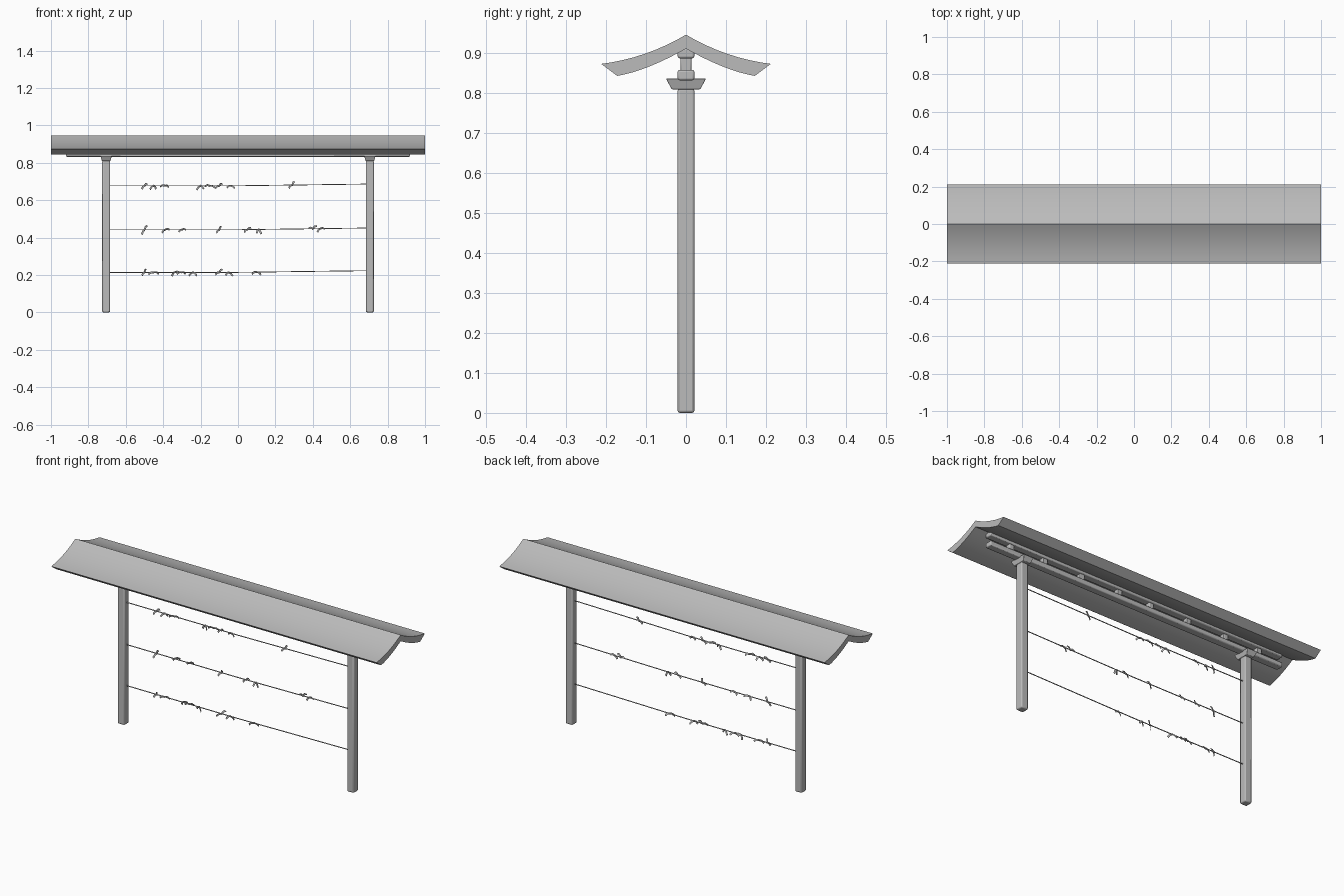
import bpy, bmesh, math, random
from mathutils import Vector

if "Cube" in bpy.data.objects:
    bpy.data.objects.remove(bpy.data.objects["Cube"])

random.seed(4)
GREY = (0.5, 0.5, 0.5, 1)
mat = bpy.data.materials.new("plain grey")
mat.use_nodes = True
mat.diffuse_color = GREY
mat.node_tree.nodes["Principled BSDF"].inputs["Base Color"].default_value = GREY


def finish(name, bm, smooth=True):
    bmesh.ops.recalc_face_normals(bm, faces=bm.faces)
    mesh = bpy.data.meshes.new(name)
    bm.to_mesh(mesh)
    bm.free()
    mesh.materials.append(mat)
    ob = bpy.data.objects.new(name, mesh)
    bpy.context.collection.objects.link(ob)
    if smooth:
        bpy.ops.object.select_all(action='DESELECT')
        ob.select_set(True)
        bpy.context.view_layer.objects.active = ob
        bpy.ops.object.shade_smooth_by_angle(angle=math.radians(30))
    return ob


def bevel(ob, width, segments=2):
    mod = ob.modifiers.new("Bevel", 'BEVEL')
    mod.width, mod.segments = width, segments


def box(name, centre, size, edge=0.003, taper=1.0):
    """Box whose underside is scaled by taper."""
    bm = bmesh.new()
    bmesh.ops.create_cube(bm, size=1)
    for v in bm.verts:
        k = taper if v.co.z < 0 else 1
        v.co = Vector((v.co.x * size[0] * k, v.co.y * size[1] * k,
                       v.co.z * size[2])) + Vector(centre)
    ob = finish(name, bm)
    bevel(ob, edge)
    return ob


def bezier(a, b, c, n=8):
    a, b, c = Vector(a), Vector(b), Vector(c)
    return [a * (1 - t)**2 + b * 2 * t * (1 - t) + c * t * t
            for t in (i / n for i in range(n + 1))]


# Swept roof: half profile, mirrored, extruded along x
upper = bezier((0, 0.946), (0.10, 0.887), (0.212, 0.873))
under = bezier((0.172, 0.843), (0.10, 0.855), (0, 0.911))
half = upper + under
profile = half + [Vector((-p.x, p.y)) for p in reversed(half[1:-1])]
bm = bmesh.new()
rings = [[bm.verts.new((x, p.x, p.y)) for p in profile] for x in (-1, 1)]
count = len(profile)
for i in range(count):
    j = (i + 1) % count
    bm.faces.new((rings[0][i], rings[0][j], rings[1][j], rings[1][i]))
for ring in rings:                       # end caps in quad strips per side
    m = len(upper)
    for i in range(m - 1):
        k = 2 * m - 1 - i
        bm.faces.new((ring[i], ring[i + 1], ring[k - 1], ring[k]))
        a, b = (count - i) % count, count - i - 1
        c, d = count - k + 1, count - k
        quad = [ring[a], ring[b], ring[c], ring[d]]
        if i == 0:
            quad = [ring[0], ring[count - 1], ring[m * 2], ring[m * 2 - 1]]
        bm.faces.new(quad)
finish("roof", bm)

# Rails under the roof and the spacer blocks between them
box("lower_rail", (0, 0, 0.845), (1.84, 0.042, 0.026), 0.005)
box("upper_rail", (0, 0, 0.900), (1.84, 0.042, 0.026), 0.005)
for i, x in enumerate((0.10, 0.335, 0.57, 0.78)):
    for side in (-1, 1):
        box(f"spacer_block_{i}_{side}", (side * x, 0, 0.872), (0.03, 0.027, 0.036), 0.004)

# Posts with flared caps
for side, label in ((1, "left"), (-1, "right")):
    box(label + "_post", (side * 0.705, 0, 0.406), (0.042, 0.042, 0.812), 0.006)
    box(label + "_post_cap", (side * 0.705, 0, 0.823), (0.062, 0.1, 0.027), 0.002, 0.72)


def tube(name, paths, radius):
    cu = bpy.data.curves.new(name, 'CURVE')
    cu.dimensions = '3D'
    cu.bevel_depth, cu.bevel_resolution = radius, 1
    cu.use_fill_caps = True
    for pts in paths:
        sp = cu.splines.new('POLY')
        sp.points.add(len(pts) - 1)
        for p, co in zip(sp.points, pts):
            p.co = (*co, 1)
    cu.materials.append(mat)
    ob = bpy.data.objects.new(name, cu)
    bpy.context.collection.objects.link(ob)


def paper_tie(name, x, z, big):
    """Knot around the cord with two creased paper tails."""
    bm = bmesh.new()
    bmesh.ops.create_icosphere(bm, subdivisions=1, radius=0.006)
    for v in bm.verts:
        v.co += Vector((x, 0, z))
    for side in (-1, 1):
        length = 0.026 * random.uniform(0.8, 1.15)
        rise = random.uniform(0.5, 1.2) if big and side > 0 else random.uniform(-0.8, 0.1)
        along = Vector((side * random.uniform(0.4, 1), random.uniform(-0.6, 0.6), rise)).normalized()
        across = along.cross(Vector((0, 1, 0.3))).normalized() * 0.005
        thick = along.cross(across).normalized() * 0.001
        start = Vector((x, 0, z))
        loops = []
        for t, bend in ((0, 0), (0.5, 0.004), (1, -0.002)):
            mid = start + along * length * t + Vector((0, 0, bend))
            loops.append([bm.verts.new(mid + a * across + b * thick)
                          for a, b in ((-1, -1), (1, -1), (1, 1), (-1, 1))])
        for a, b in zip(loops, loops[1:]):
            for i in range(4):
                j = (i + 1) % 4
                bm.faces.new((a[i], a[j], b[j], b[i]))
        bm.faces.new(loops[0])
        bm.faces.new(loops[-1])
    finish(name, bm, smooth=False)


# Cords strung between the posts, each with its paper ties
cords = (
    ("top", 0.677, (-0.50, -0.45, -0.39, -0.20, -0.15, -0.10, -0.04, 0.29)),
    ("middle", 0.442, (-0.50, -0.39, -0.30, -0.10, 0.05, 0.11, 0.40, 0.44)),
    ("bottom", 0.214, (-0.50, -0.45, -0.34, -0.30, -0.24, -0.10, -0.05, 0.10)),
)
for label, z, ties in cords:
    tube(label + "_cord", [[(-0.69, 0, z), (0, 0, z), (0.69, 0, z + 0.009)]], 0.0025)
    for i, x in enumerate(ties):
        paper_tie(f"{label}_paper_tie_{i}", x, z + max(0, x) * 0.013,
                  x in (-0.50, -0.10, 0.05, 0.29, 0.40))
